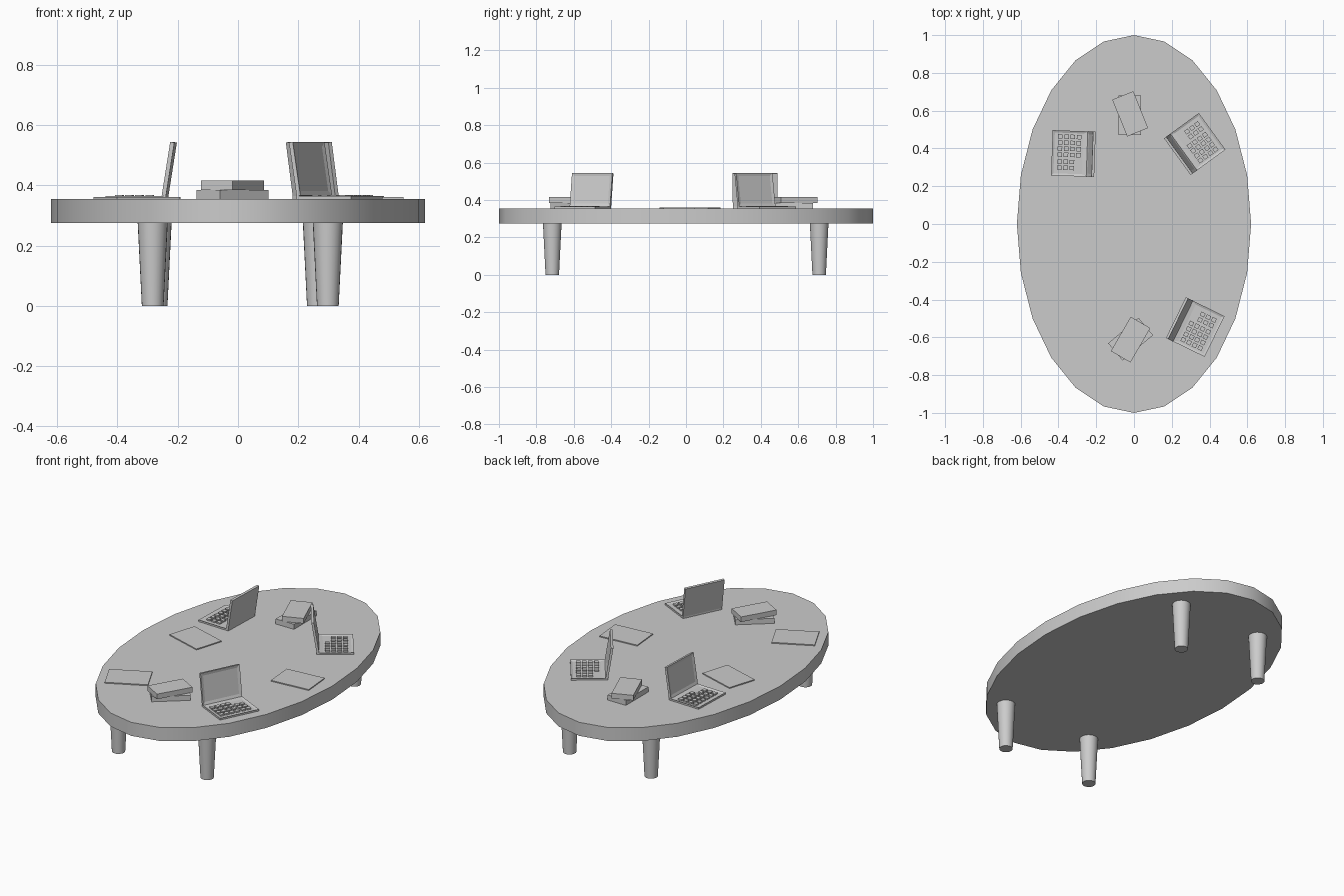
import bpy, bmesh
from math import radians
from mathutils import Matrix

if "Cube" in bpy.data.objects:
    bpy.data.objects.remove(bpy.data.objects["Cube"])

TOP = 0.355  # height of the table surface


def finish(bm, name, matrix):
    bmesh.ops.recalc_face_normals(bm, faces=bm.faces)
    mesh = bpy.data.meshes.new(name)
    bm.to_mesh(mesh)
    bm.free()
    ob = bpy.data.objects.new(name, mesh)
    ob.matrix_world = matrix
    bpy.context.collection.objects.link(ob)
    return ob


def add_box(bm, centre, size):
    m = Matrix.Translation(centre) @ Matrix.Diagonal((*size, 1))
    return bmesh.ops.create_cube(bm, size=1, matrix=m)["verts"]


def place(x, y, z, angle):
    return Matrix.Translation((x, y, z)) @ Matrix.Rotation(radians(angle), 4, 'Z')


def slab(name, x, y, z, size, angle):
    bm = bmesh.new()
    add_box(bm, (0, 0, size[2] / 2), size)
    return finish(bm, name, place(x, y, z, angle))


def recess(bm, axis, border, depth):
    # Sink a panel into the box face that points along +axis
    bm.normal_update()
    face = max(bm.faces, key=lambda f: f.normal[axis])
    bmesh.ops.inset_region(bm, faces=[face], thickness=border, use_even_offset=True)
    for v in face.verts:
        v.co[axis] -= depth
    return face


def smooth(ob):
    bpy.ops.object.select_all(action='DESELECT')
    ob.select_set(True)
    bpy.context.view_layer.objects.active = ob
    bpy.ops.object.shade_smooth_by_angle(angle=radians(40))


# Oval table top
bm = bmesh.new()
bmesh.ops.create_cone(bm, cap_ends=True, segments=24, radius1=1, radius2=1, depth=1,
                      matrix=Matrix.Translation((0, 0, 0.315)) @ Matrix.Diagonal((0.62, 1, 0.08, 1)))
smooth(finish(bm, "table_top", Matrix()))

# Tapered legs
for name, x, y in (("front_left_leg", -0.283, -0.715), ("front_right_leg", 0.298, -0.715),
                   ("back_left_leg", -0.27, 0.712), ("back_right_leg", 0.265, 0.712)):
    bm = bmesh.new()
    bmesh.ops.create_cone(bm, cap_ends=True, segments=24, radius1=0.036, radius2=0.05, depth=0.28,
                          matrix=Matrix.Translation((0, 0, 0.14)))
    smooth(finish(bm, name, Matrix.Translation((x, y, 0))))


# Laptops: origin at the hinge, user side along local +x
def laptop(label, x, y, angle):
    m = place(x, y, TOP, angle)
    # Base with sunken key tray
    bm = bmesh.new()
    add_box(bm, (0.1, 0, 0.005), (0.2, 0.24, 0.01))
    tray = recess(bm, 2, 0.012, 0.005)
    for v in tray.verts:
        if v.co.x < 0.05:
            v.co.x += 0.024
    finish(bm, label + "_laptop_base", m)
    # Main key block and number block
    bm = bmesh.new()
    spots = [(r, -0.088 + 0.032 * c) for r in range(4) for c in range(4)]
    spots += [(r, 0.045 + 0.032 * c) for r in range(3) for c in range(2)]
    for r, v in spots:
        add_box(bm, (0.158 - 0.033 * r, v, 0.009), (0.024, 0.023, 0.009))
    finish(bm, label + "_laptop_keys", m)
    # Leaning screen with sunken display
    bm = bmesh.new()
    add_box(bm, (0, 0, 0.09), (0.014, 0.24, 0.18))
    recess(bm, 0, 0.016, 0.004)
    tilt = Matrix.Translation((0.007, 0, 0.01)) @ Matrix.Rotation(radians(-9), 4, 'Y')
    finish(bm, label + "_laptop_screen", m @ tilt)


laptop("left", -0.235, 0.37, 178)
laptop("back_right", 0.252, 0.373, 36)
laptop("front_right", 0.247, -0.508, -26)

# Loose papers
for name, x, y, a in (("right_paper", 0.425, -0.047, 5), ("left_paper", -0.328, 0.07, -17),
                      ("front_left_paper", -0.336, -0.545, 27)):
    slab(name, x, y, TOP, (0.235, 0.17, 0.006), a)

# Stacked books
for name, x, y, level, a in (("back_lower_book", -0.022, 0.575, 0, 0), ("back_upper_book", -0.02, 0.583, 1, 22),
                             ("front_lower_book", -0.018, -0.61, 0, -50), ("front_upper_book", -0.018, -0.612, 1, -30)):
    slab(name, x, y, TOP + 0.03 * level, (0.12, 0.21, 0.03), a)
